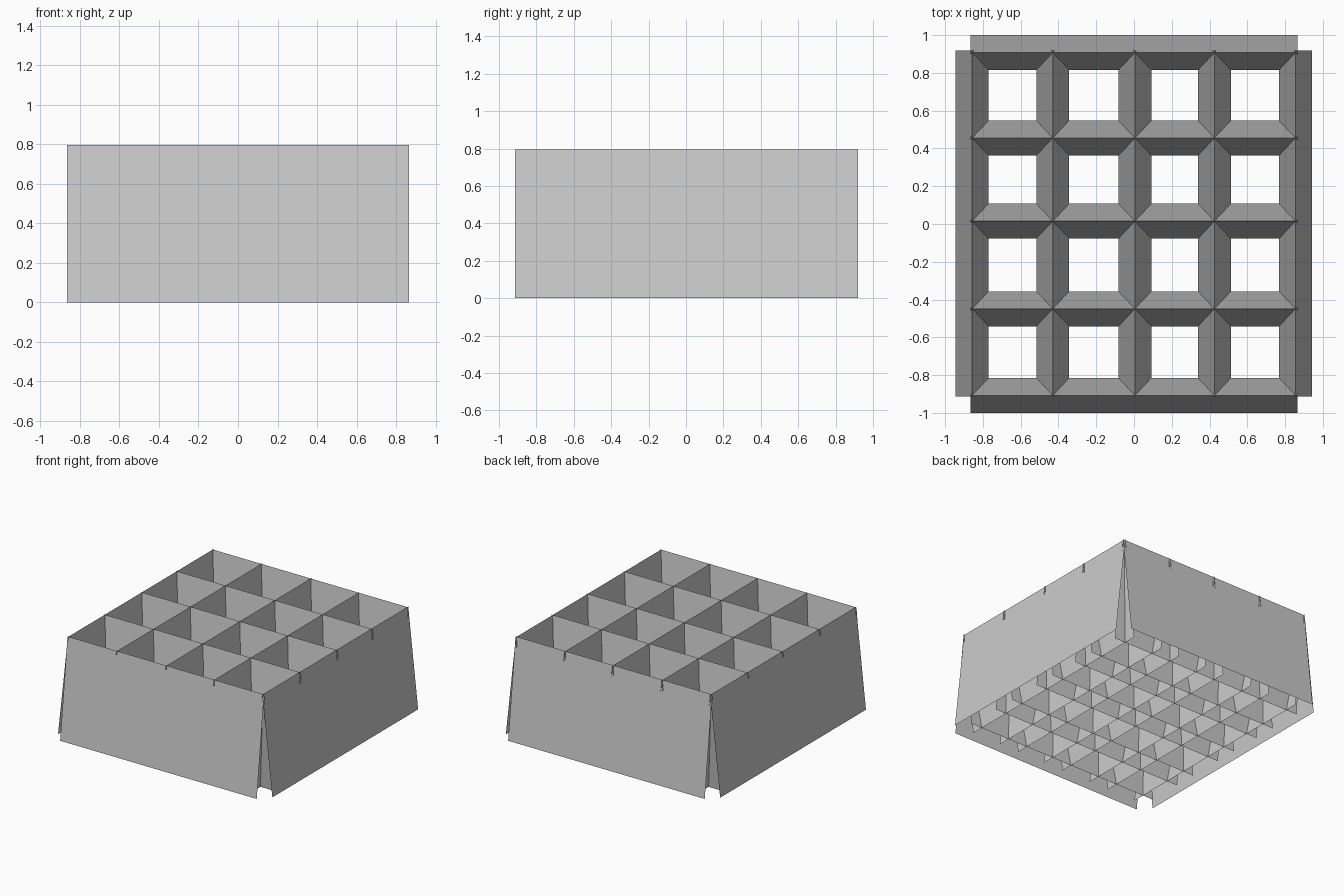
import bpy

if "Cube" in bpy.data.objects:
    bpy.data.objects.remove(bpy.data.objects["Cube"])

H = 0.795                     # ridge height
X_HALF, Y_HALF = 0.087, 0.0925  # how far the folded sheets splay at the floor


def folded_sheet(name, centre, half, start, end, along_x):
    """Open, zero-thickness sheet folded to an inverted V."""
    profile = [(centre - half, 0), (centre, H), (centre + half, 0)]
    verts = [(t, c, z) if along_x else (c, t, z)
             for t in (start, end) for c, z in profile]
    faces = [(0, 1, 4, 3), (1, 2, 5, 4)]
    if along_x:
        faces = [f[::-1] for f in faces]
    faces = [f[::-1] for f in faces]
    mesh = bpy.data.meshes.new(name)
    mesh.from_pydata(verts, [], faces)
    mesh.update()
    obj = bpy.data.objects.new(name, mesh)
    bpy.context.collection.objects.link(obj)
    # ridge normals must face outward (up)
    if mesh.polygons[0].normal.z < 0:
        mesh.flip_normals()
    return obj


# Sheets running left to right
for i, y in enumerate((-0.9075, -0.449, 0.015, 0.455, 0.9075)):
    folded_sheet(f"cross_divider_{i + 1}", y, Y_HALF, -0.865, 0.865, True)

# Sheets running front to back
for i, x in enumerate((-0.857, -0.43, 0.005, 0.426, 0.855)):
    folded_sheet(f"long_divider_{i + 1}", x, X_HALF, -0.914, 0.919, False)
